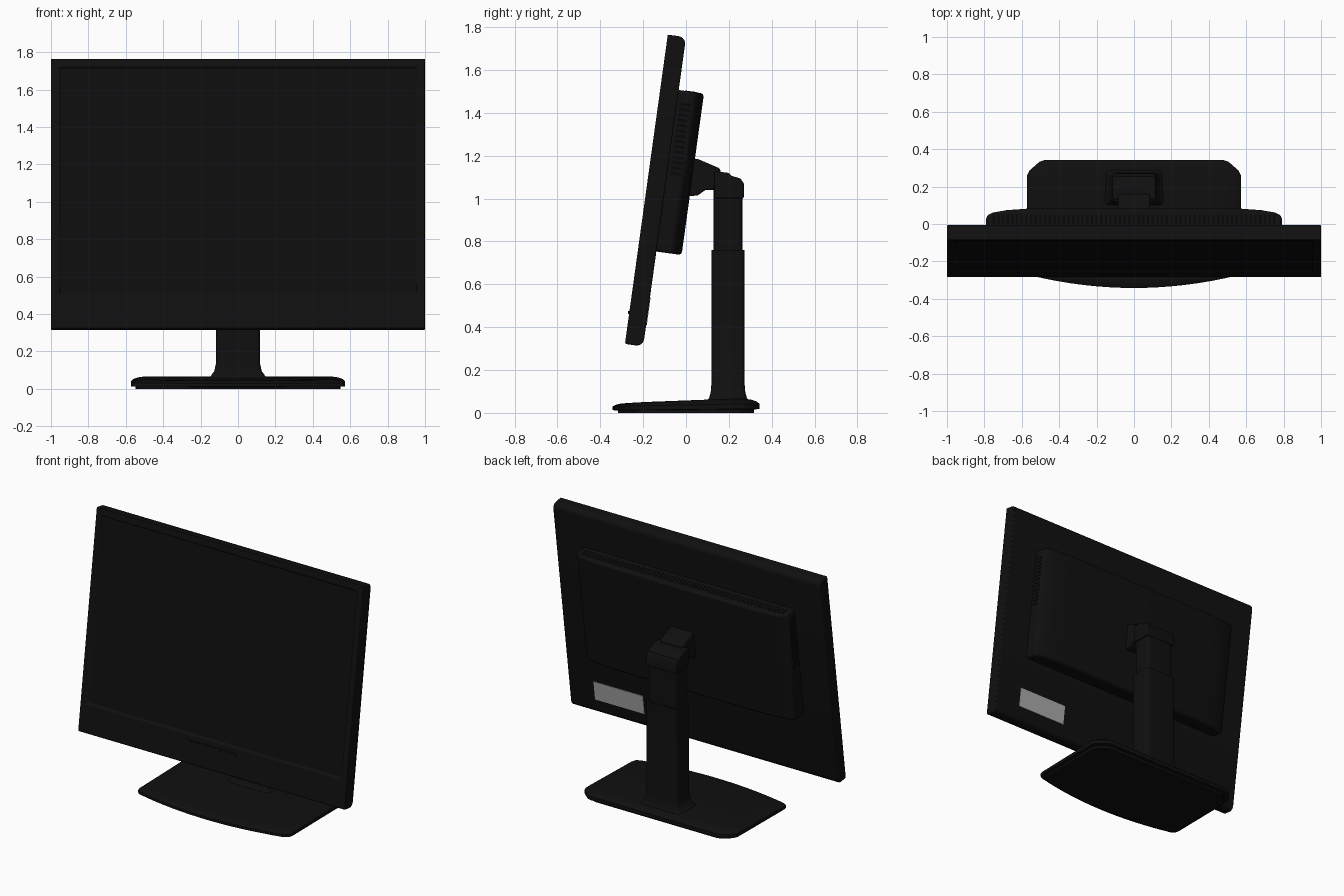
import bpy, bmesh, math
from mathutils import Matrix

cube = bpy.data.objects.get("Cube")
if cube:
    bpy.data.objects.remove(cube, do_unlink=True)


def material(name, value):
    m = bpy.data.materials.new(name)
    m.use_nodes = True
    color = (value, value, value, 1)
    m.diffuse_color = color
    m.node_tree.nodes["Principled BSDF"].inputs["Base Color"].default_value = color
    return m


BLACK = material("black plastic", 0.005)
SCREEN = material("screen black", 0.0042)
VENT = material("vent black", 0.002)
GREY = material("label grey", 0.4)

# Frame of the tilted panel: x across, y towards the back, z up the panel
TILT = Matrix.Translation((0, -0.285, 0.322)) @ Matrix.Rotation(-math.atan(0.1386), 4, 'X')
HEIGHT, DEPTH = 1.457, 0.086


def finish(name, bm, mats, bevel=0, tilt=False, segments=2):
    bmesh.ops.recalc_face_normals(bm, faces=bm.faces)
    mesh = bpy.data.meshes.new(name)
    bm.to_mesh(mesh)
    bm.free()
    for m in mats:
        mesh.materials.append(m)
    ob = bpy.data.objects.new(name, mesh)
    bpy.context.collection.objects.link(ob)
    if tilt:
        ob.matrix_world = TILT
    if bevel:
        mod = ob.modifiers.new("Bevel", 'BEVEL')
        mod.width, mod.segments = bevel, segments
        mod.limit_method, mod.angle_limit = 'ANGLE', math.radians(40)
    bpy.ops.object.select_all(action='DESELECT')
    ob.select_set(True)
    bpy.context.view_layer.objects.active = ob
    bpy.ops.object.shade_smooth_by_angle(angle=math.radians(35))
    return ob


def loft(loops):
    """Skin a stack of equal-length loops and cap both ends."""
    bm = bmesh.new()
    rings = [[bm.verts.new(p) for p in loop] for loop in loops]
    for a, b in zip(rings, rings[1:]):
        for i in range(len(a)):
            j = (i + 1) % len(a)
            bm.faces.new((a[i], a[j], b[j], b[i]))
    bm.faces.new(rings[0])
    bm.faces.new(rings[-1])
    return bm


def side_prism(pts, half):
    return loft([[(x, y, z) for y, z in pts] for x in (-half, half)])


def add_box(bm, x0, x1, y0, y1, z0, z1):
    size = Matrix.Diagonal((x1 - x0, y1 - y0, z1 - z0, 1))
    centre = Matrix.Translation(((x0 + x1) / 2, (y0 + y1) / 2, (z0 + z1) / 2))
    bmesh.ops.create_cube(bm, size=1, matrix=centre @ size)


def arc(cx, cy, r, start, end, n=5):
    angles = [math.radians(start + (end - start) * i / n) for i in range(n + 1)]
    return [(cx + r * math.cos(a), cy + r * math.sin(a)) for a in angles]


# Panel casing with rounded rear edges and a recessed screen
r = 0.035
profile = [(0, 0)] + arc(DEPTH - r, r, r, -90, 0) + arc(DEPTH - r, HEIGHT - r, r, 0, 90) + [(0, HEIGHT)]
bm = side_prism(profile, 1.0)
bmesh.ops.recalc_face_normals(bm, faces=bm.faces)
front = min(bm.faces, key=lambda f: f.calc_center_median().y)
bmesh.ops.inset_region(bm, faces=[front], thickness=0.065)
for v in front.verts:
    if v.co.z < HEIGHT / 2:
        v.co.z += 0.145
bmesh.ops.inset_region(bm, faces=[front], thickness=0.004, depth=-0.012)
front.material_index = 1
finish("panel_casing", bm, [BLACK, SCREEN], 0.008, True)

# Row of control buttons on the lower bezel
bm = bmesh.new()
for i in range(7):
    x = -0.18 + i * 0.055
    add_box(bm, x - 0.02, x + 0.02, -0.006, 0.002, 0.14, 0.155)
finish("buttons", bm, [BLACK], 0, True)

# Rear housing, slightly bowed across its width
LOW, HIGH = 0.447, 1.208
half = [(0.79, DEPTH - 0.01), (0.79, 0.165), (0.755, 0.184), (0.68, 0.197), (0.57, 0.205)]
plan = half + [(-x, y) for x, y in reversed(half)]
bm = loft([[(x, y, z) for x, y in plan] for z in (LOW, HIGH)])
finish("rear_housing", bm, [BLACK], 0.014, True)

# Ventilation slots along the housing top and down both sides
bm = bmesh.new()
for i in range(61):
    x = -0.75 + i * 0.025
    add_box(bm, x - 0.006, x + 0.006, 0.115, 0.17, HIGH - 0.003, HIGH + 0.002)
for s in (-1, 1):
    for i in range(14):
        z = 0.82 + i * 0.025
        add_box(bm, s * 0.79 - 0.002, s * 0.79 + 0.002, 0.1, 0.15, z - 0.006, z + 0.006)
finish("vent_slots", bm, [VENT], 0, True)

# Rating label low on the back
bm = bmesh.new()
add_box(bm, 0.44, 0.81, DEPTH - 0.002, DEPTH + 0.003, 0.1, 0.23)
finish("rating_label", bm, [GREY], 0, True)

# Hinge between the housing and the column
hinge = [(0.0, 1.01), (0.055, 1.015), (0.09, 1.04), (0.16, 1.04), (0.16, 1.14), (0.055, 1.185), (0.0, 1.19)]
finish("hinge_bracket", side_prism(hinge, 0.085), [BLACK], 0.008)
cap = [(0.132, 1.0), (0.27, 1.0), (0.27, 1.07), (0.255, 1.093), (0.212, 1.107), (0.2, 1.12), (0.132, 1.128)]
finish("column_cap", side_prism(cap, 0.115), [BLACK], 0.008)


def rounded_rect(hx, hy, z, cy=0.196, r=0.02):
    pts = []
    for k, (sx, sy) in enumerate([(1, 1), (-1, 1), (-1, -1), (1, -1)]):
        pts += arc(sx * (hx - r), cy + sy * (hy - r), r, 90 * k, 90 * k + 90, 4)
    return [(x, y, z) for x, y in pts]


# Telescopic column: flared outer sleeve and inner post
sleeve = [(0.165, 0.1, 0.055), (0.145, 0.088, 0.07), (0.127, 0.081, 0.095),
          (0.117, 0.077, 0.14), (0.115, 0.076, 0.76)]
finish("column_sleeve", loft([rounded_rect(*row) for row in sleeve]), [BLACK])
finish("column_post", loft([rounded_rect(0.104, 0.067, z) for z in (0.74, 1.06)]), [BLACK])

# Foot: straight sides, clipped rear corners, bowed front edge
right = [(0.54, -0.278), (0.565, -0.262), (0.572, -0.235), (0.572, 0.26), (0.56, 0.285),
         (0.505, 0.333), (0.475, 0.343)]
bow = [(0.54 * t, -0.342 + 0.064 * t * t) for t in [i / 8 - 1 for i in range(1, 16)]]
outline = bow + right + [(-x, y) for x, y in reversed(right)]


def foot_loop(inset, z):
    loop = []
    for x, y in outline:
        slope = 1 - 0.3 * min(1, max(0, (0.1 - y) / 0.44))
        loop.append((x * (1 - inset / 0.57), y * (1 - inset / 0.34), z * slope))
    return loop


steps = [(0.025, 0), (0.025, 0.016), (0, 0.018), (0, 0.042), (0.012, 0.053), (0.035, 0.061), (0.07, 0.066)]
finish("foot", loft([foot_loop(*s) for s in steps]), [BLACK])
